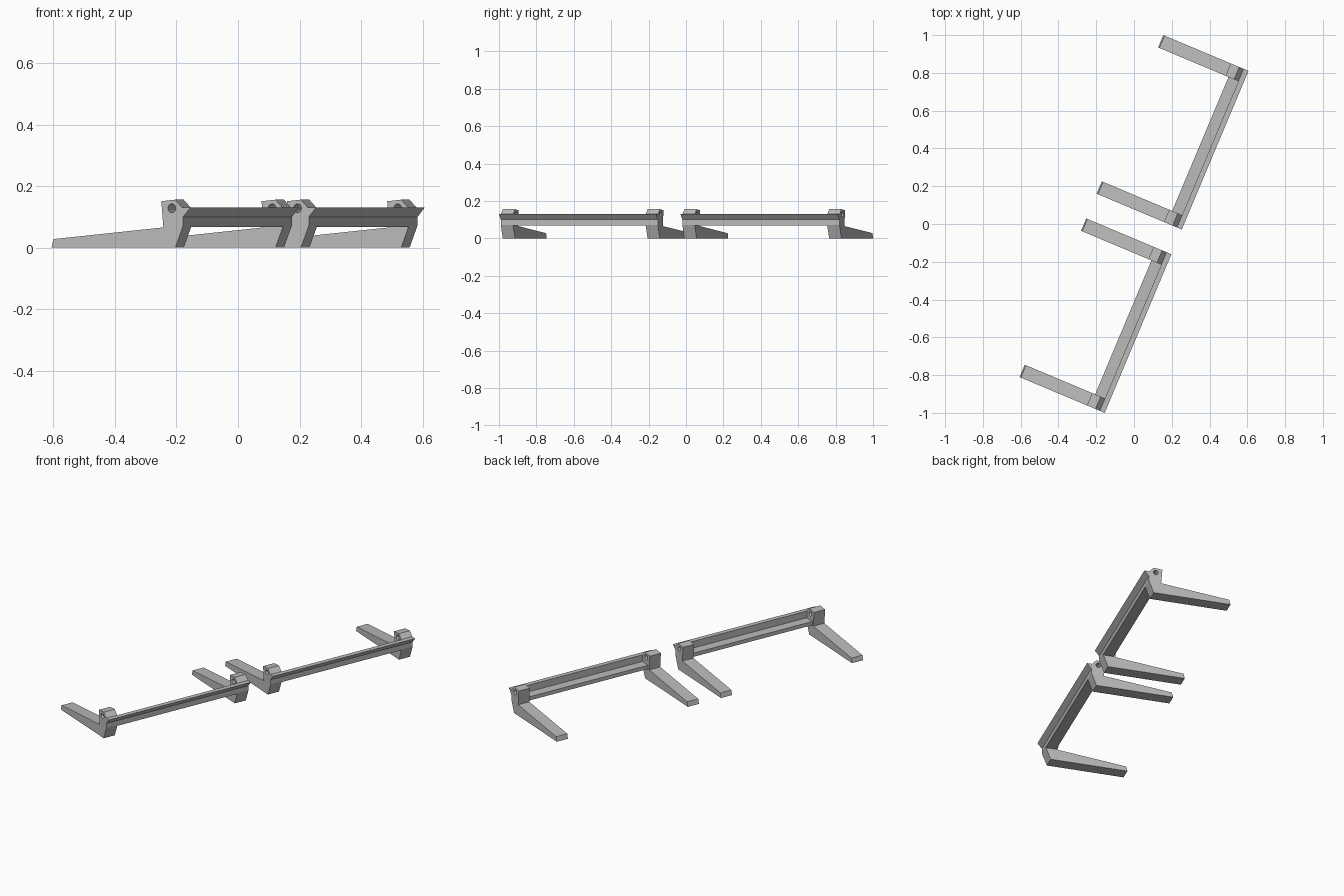
import bpy, bmesh, math
from mathutils import Matrix, Vector

if "Cube" in bpy.data.objects:
    bpy.data.objects.remove(bpy.data.objects["Cube"])

ANGLE = math.radians(-22.8)      # each stand is turned about z
LENGTH, WIDTH = 0.911, 0.071     # rail length, bracket thickness
PITCH = 1.053                    # distance between the two stands
ORIGIN = Vector((-0.155, -1.0, 0))

grey = bpy.data.materials.new("plain grey")
grey.diffuse_color = (0.5, 0.5, 0.5, 1)
grey.use_nodes = True
grey.node_tree.nodes["Principled BSDF"].inputs["Base Color"].default_value = grey.diffuse_color

# side profiles: distance inward from the outer lip, height
BRACKET = [(0.489, 0), (0.482, 0.028), (0.095, 0.066), (0.102, 0.151),
           (0.053, 0.156), (0.028, 0.13), (0, 0.13), (0.025, 0.10),
           (0.025, 0.072), (0.053, 0)]
RAIL = [(0, 0.13), (0.028, 0.13), (0.028, 0.09), (0.085, 0.09),
        (0.085, 0.068), (0.025, 0.068), (0.025, 0.10)]
HOLE = [(0.065 + 0.014 * math.cos(i * math.tau / 16),
         0.128 + 0.014 * math.sin(i * math.tau / 16)) for i in range(16)]


def prism(name, profile, start, end, matrix):
    """Extrude a side profile along the rail direction."""
    bm = bmesh.new()
    face = bm.faces.new([bm.verts.new((-u, start, z)) for u, z in profile])
    ext = bmesh.ops.extrude_face_region(bm, geom=[face])
    verts = [g for g in ext["geom"] if isinstance(g, bmesh.types.BMVert)]
    bmesh.ops.translate(bm, vec=(0, end - start, 0), verts=verts)
    bmesh.ops.recalc_face_normals(bm, faces=bm.faces)
    mesh = bpy.data.meshes.new(name)
    bm.to_mesh(mesh)
    bm.free()
    mesh.materials.append(grey)
    obj = bpy.data.objects.new(name, mesh)
    obj.matrix_world = matrix
    bpy.context.collection.objects.link(obj)
    return obj


def bracket(name, start, matrix):
    """Foot and clamp in one piece with a pin hole through the clamp."""
    body = prism(name, BRACKET, start, start + WIDTH, matrix)
    cutter = prism("pin_hole_cutter", HOLE, start - 0.02, start + WIDTH + 0.02, matrix)
    cutter.hide_render = True
    mod = body.modifiers.new("pin hole", 'BOOLEAN')
    mod.operation, mod.solver, mod.object = 'DIFFERENCE', 'EXACT', cutter
    bpy.context.view_layer.objects.active = body
    bpy.ops.object.modifier_apply(modifier=mod.name)
    bpy.data.objects.remove(cutter)


# two stands in line, each a rail between two brackets
turn = Matrix.Rotation(ANGLE, 4, 'Z')
for side, offset in (("front", 0), ("rear", PITCH)):
    m = Matrix.Translation(ORIGIN) @ turn @ Matrix.Translation((0, offset, 0))
    prism(side + "_rail", RAIL, WIDTH, LENGTH - WIDTH, m)
    bracket(side + "_near_bracket", 0, m)
    bracket(side + "_far_bracket", LENGTH - WIDTH, m)
